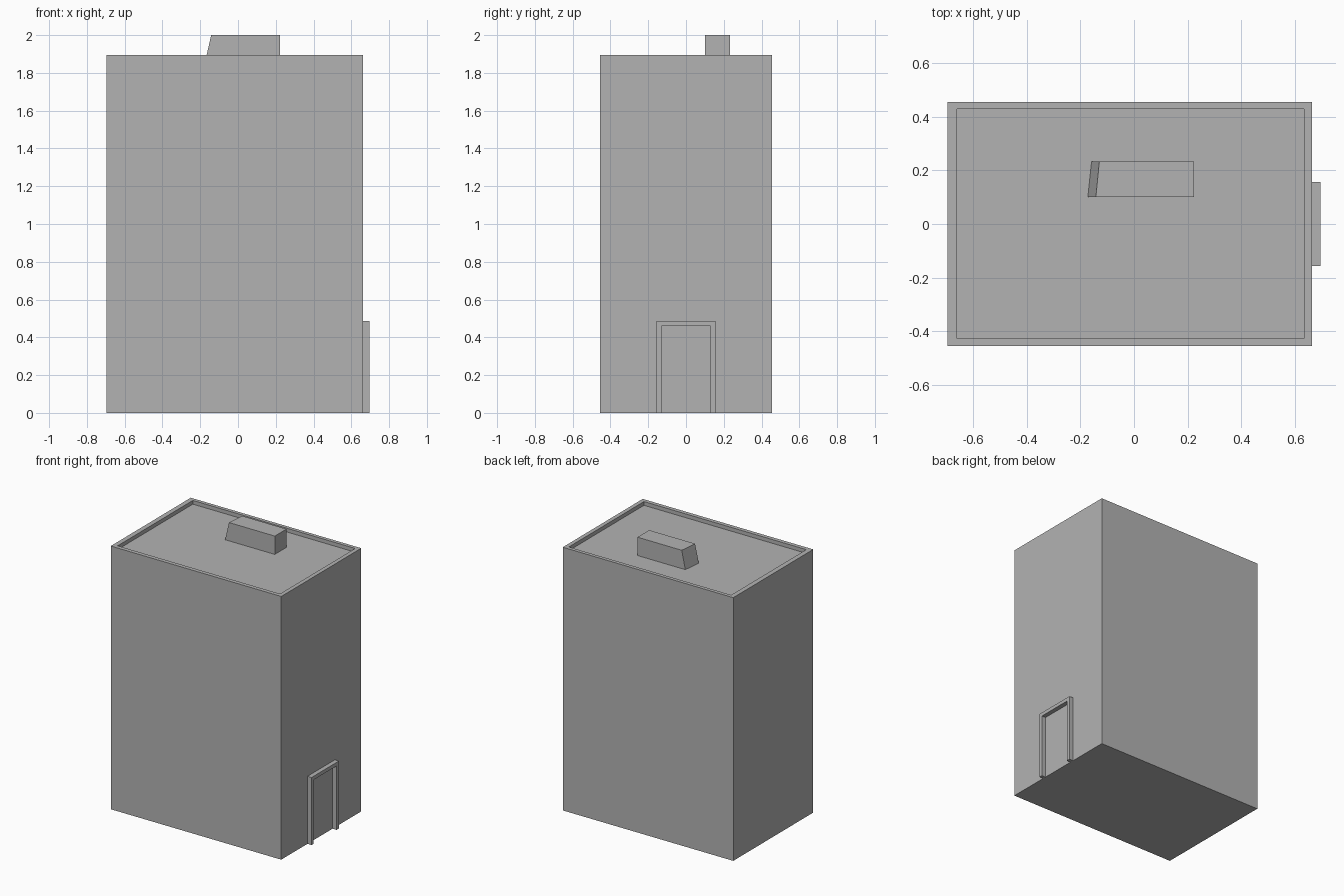
import bpy, bmesh

if "Cube" in bpy.data.objects:
    bpy.data.objects.remove(bpy.data.objects["Cube"])

wall_grey = bpy.data.materials.new("plain_grey")
wall_grey.diffuse_color = (0.45, 0.45, 0.45, 1)
wall_grey.use_nodes = True
wall_grey.node_tree.nodes["Principled BSDF"].inputs["Base Color"].default_value = wall_grey.diffuse_color


def finish(name, bm):
    bmesh.ops.recalc_face_normals(bm, faces=bm.faces[:])
    mesh = bpy.data.meshes.new(name)
    bm.to_mesh(mesh)
    bm.free()
    mesh.materials.append(wall_grey)
    obj = bpy.data.objects.new(name, mesh)
    bpy.context.collection.objects.link(obj)
    return obj


def bridge(bm, a, b):
    """Quads between two vertex loops of equal length."""
    for i in range(len(a)):
        j = (i + 1) % len(a)
        bm.faces.new((a[i], a[j], b[j], b[i]))


def prism(name, lower, upper):
    bm = bmesh.new()
    a = [bm.verts.new(p) for p in lower]
    b = [bm.verts.new(p) for p in upper]
    bm.faces.new(a)
    bm.faces.new(b)
    bridge(bm, a, b)
    return finish(name, bm)


def rect(x0, x1, y0, y1, z):
    return [(x0, y0, z), (x1, y0, z), (x1, y1, z), (x0, y1, z)]


TOP, ROOF = 1.895, 1.868
OUTER = (-0.695, 0.663, -0.455, 0.455)
INNER = (-0.66, 0.633, -0.426, 0.429)

# Building block: walls, parapet rim and sunken roof in one closed shell
bm = bmesh.new()
loops = [[bm.verts.new(p) for p in rect(*size, z)]
         for size, z in ((OUTER, 0), (OUTER, TOP), (INNER, TOP), (INNER, ROOF))]
bm.faces.new(loops[0])
bm.faces.new(loops[-1])
for a, b in zip(loops, loops[1:]):
    bridge(bm, a, b)
finish("building_block", bm)

# Rooftop housing with one leaning, slightly skewed end
y0, y1, x1 = 0.10, 0.233, 0.223
prism("roof_housing",
      [(-0.172, y0, ROOF), (x1, y0, ROOF), (x1, y1, ROOF), (-0.158, y1, ROOF)],
      [(-0.142, y0, 2.0), (x1, y0, 2.0), (x1, y1, 2.0), (-0.129, y1, 2.0)])

# Door frame: an upside-down U pushed out of the side wall
profile = [(-0.156, 0), (-0.156, 0.486), (0.156, 0.486), (0.156, 0),
           (0.129, 0), (0.129, 0.46), (-0.131, 0.46), (-0.131, 0)]
prism("door_frame",
      [(0.663, y, z) for y, z in profile],
      [(0.695, y, z) for y, z in profile])
